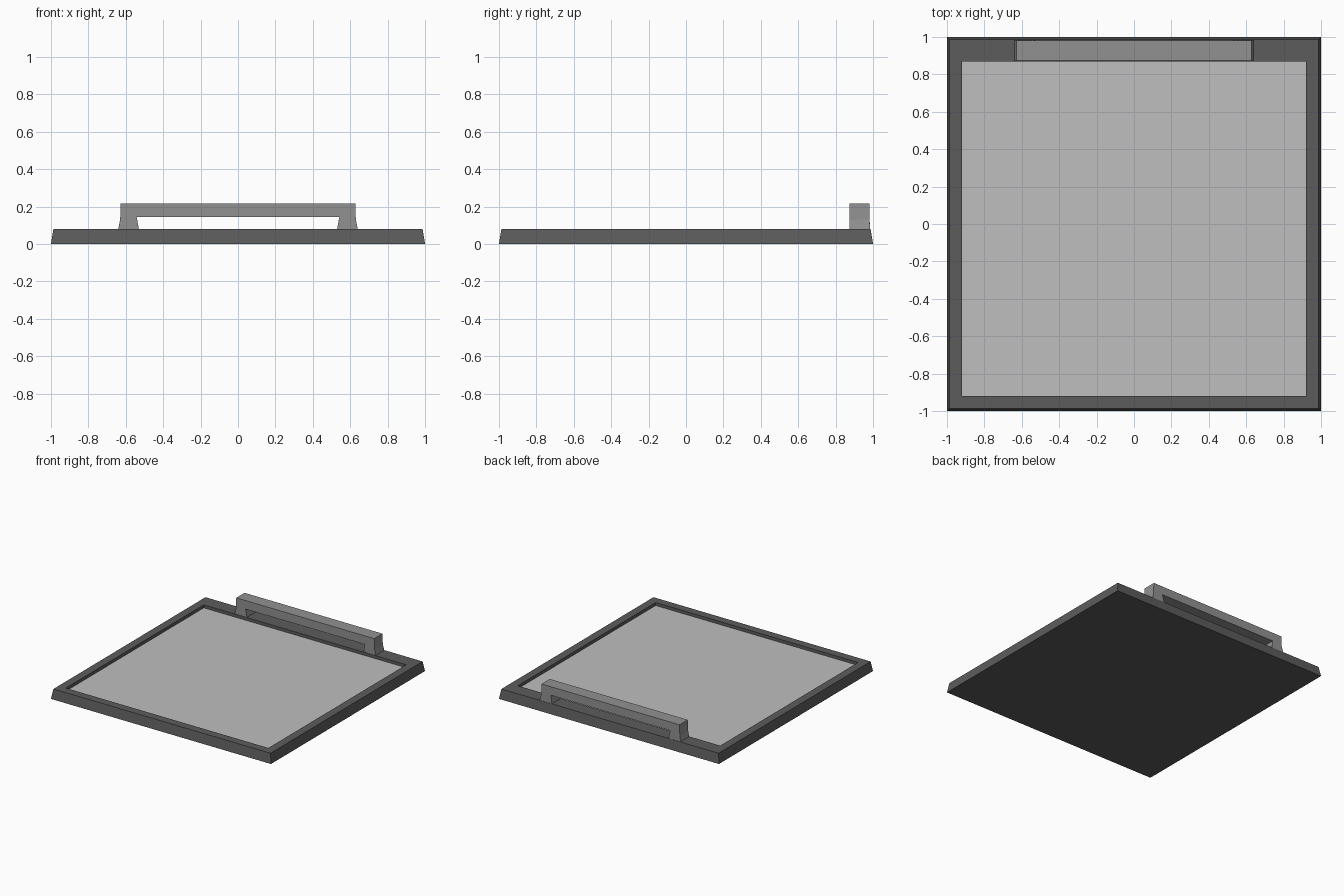
import bpy, bmesh

if "Cube" in bpy.data.objects:
    bpy.data.objects.remove(bpy.data.objects["Cube"])

def material(name, v):
    m = bpy.data.materials.new(name)
    m.diffuse_color = (v, v, v, 1)
    m.use_nodes = True
    m.node_tree.nodes["Principled BSDF"].inputs["Base Color"].default_value = m.diffuse_color
    return m

dark = material("dark grey", 0.107)
light = material("light grey", 0.52)
mid = material("mid grey", 0.285)

def finish(bm, name, mat):
    bmesh.ops.recalc_face_normals(bm, faces=bm.faces)
    me = bpy.data.meshes.new(name)
    bm.to_mesh(me)
    bm.free()
    me.materials.append(mat)
    ob = bpy.data.objects.new(name, me)
    bpy.context.collection.objects.link(ob)
    return ob

def rings(name, mat, levels):
    """Loft rectangles (half width, front y, back y, z) and cap both ends."""
    bm = bmesh.new()
    loops = [[bm.verts.new(p) for p in
              ((-w, y0, z), (w, y0, z), (w, y1, z), (-w, y1, z))]
             for w, y0, y1, z in levels]
    for a, b in zip(loops, loops[1:]):
        for i in range(4):
            j = (i + 1) % 4
            bm.faces.new((a[i], a[j], b[j], b[i]))
    bm.faces.new(loops[0])
    bm.faces.new(loops[-1])
    return finish(bm, name, mat)

# Tray: tapered outer wall, flat rim, recessed floor
rings("tray_frame", dark, [
    (1.0, -1.0, 1.0, 0.0),
    (0.987, -0.987, 0.987, 0.08),
    (0.92, -0.92, 0.87, 0.08),
    (0.92, -0.92, 0.87, 0.045)])

# Recessed panel lying on the tray floor
rings("inset_panel", light, [
    (0.92, -0.92, 0.87, 0.046),
    (0.92, -0.92, 0.87, 0.055)])

# Handle: arch profile extruded front to back, with flared feet
half = [(0.64, 0.08), (0.63, 0.13), (0.627, 0.215)]
inner = [(0.542, 0.145), (0.53, 0.08)]
mirror = lambda pts: [(-x, z) for x, z in reversed(pts)]
profile = half + mirror(half) + mirror(inner) + inner
bm = bmesh.new()
front = bm.faces.new([bm.verts.new((x, 0.873, z)) for x, z in profile])
res = bmesh.ops.extrude_face_region(bm, geom=[front], use_keep_orig=True)
for v in [g for g in res["geom"] if isinstance(g, bmesh.types.BMVert)]:
    v.co.y = 0.985 if v.co.z < 0.1 else 0.98
finish(bm, "handle", mid)
